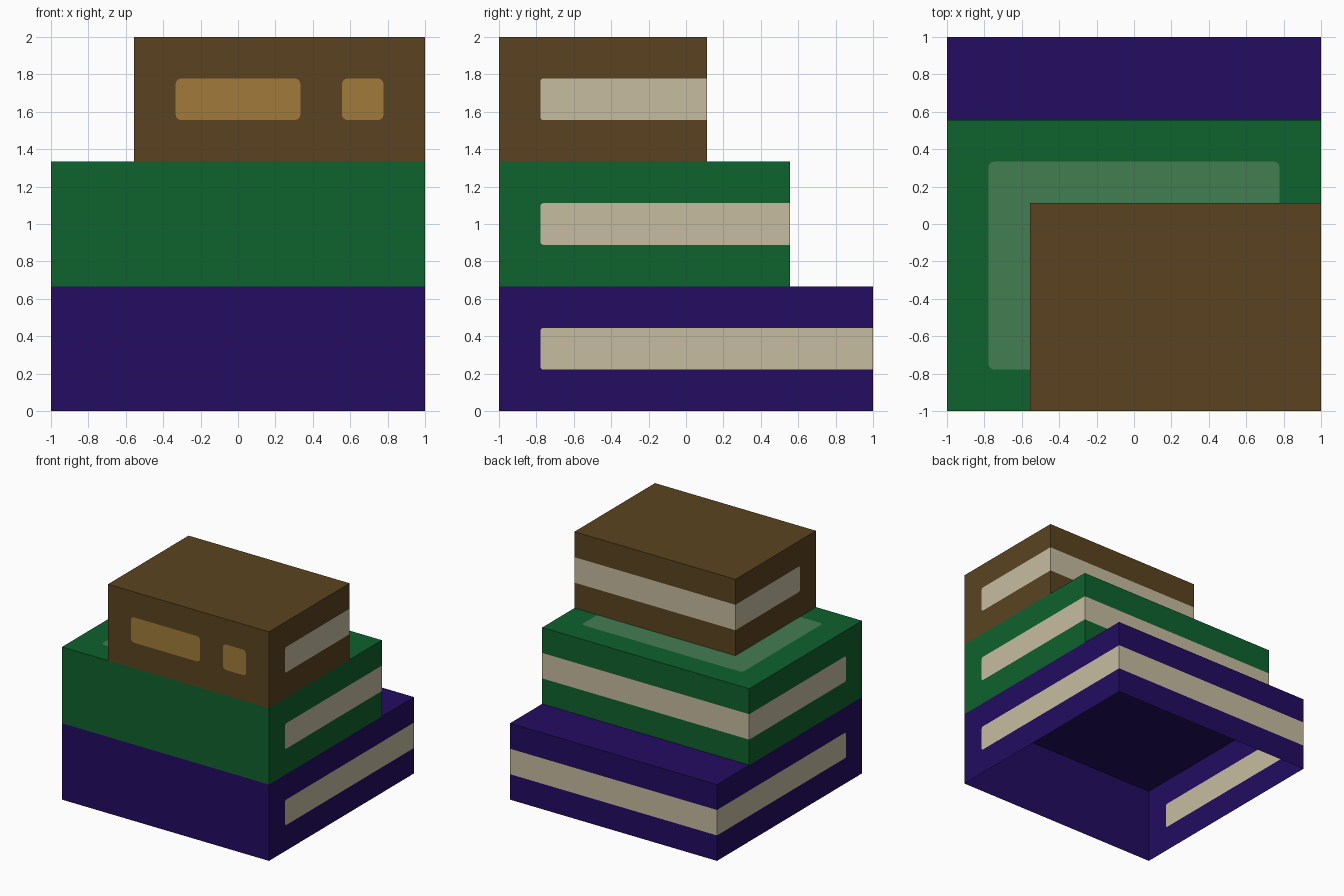
import bpy
import bmesh
import math
from mathutils import Vector

cube = bpy.data.objects.get("Cube")
if cube:
    bpy.data.objects.remove(cube, do_unlink=True)

U = 2 / 9  # one block of the layout grid


def material(name, rgb):
    """Flat material from 0-255 display values, stored as linear."""
    lin = [(c / 255 / 12.92) if c < 10 else ((c / 255 + 0.055) / 1.055) ** 2.4 for c in rgb]
    m = bpy.data.materials.new(name)
    m.use_nodes = True
    m.diffuse_color = (*lin, 1)
    bsdf = m.node_tree.nodes["Principled BSDF"]
    bsdf.inputs["Base Color"].default_value = (*lin, 1)
    bsdf.inputs["Roughness"].default_value = 0.9
    return m


PURPLE = material("purple cover", (35, 12, 97))
GREEN = material("green cover", (15, 98, 46))
BROWN = material("brown cover", (91, 68, 33))
PAGES = material("cream pages", (198, 188, 160))
TAN = material("tan label", (161, 122, 58))
PALE = material("pale green panel", (68, 125, 82))


class Book:
    """Thin-walled box, open underneath, with panels cut into its faces."""

    def __init__(self, name, cover, accent, x0, y1, z0):
        self.name, self.mats = name, [cover, PAGES, accent]
        self.x0, self.x1, self.y0, self.y1 = x0, 1, -1, y1
        self.z0, self.z1 = z0, z0 + 3 * U
        self.bm = bmesh.new()

    def point(self, side, u, v):
        return {"front": (u, self.y0, v), "back": (u, self.y1, v),
                "left": (self.x1, u, v), "right": (self.x0, u, v),
                "top": (u, v, self.z1)}[side]

    def face(self, side, pts, mat=0):
        """Face on one side of the book, turned outward."""
        out = Vector({"front": (0, -1, 0), "back": (0, 1, 0), "left": (1, 0, 0),
                      "right": (-1, 0, 0), "top": (0, 0, 1)}[side])
        f = self.bm.faces.new([self.bm.verts.new(self.point(side, u, v)) for u, v in pts])
        f.normal_update()
        if f.normal.dot(out) < 0:
            f.normal_flip()
        f.material_index = mat

    def quad(self, side, u0, u1, v0, v1, mat=0):
        self.face(side, [(u0, v0), (u1, v0), (u1, v1), (u0, v1)], mat)

    def cap(self, side, end, start, split, v, p, mat, r):
        """Cover from end to split, notched by a round-cornered panel from start to split."""
        s = 1 if split > start else -1
        arc = [(1 - math.sin(a), 1 - math.cos(a)) for a in (i * math.pi / 8 for i in range(5))]
        low = [(start + s * r * a, p[0] + r * b) for a, b in arc]
        high = [(start + s * r * a, p[1] - r * b) for a, b in reversed(arc)]
        rim = [(split, p[0])] + low + high + [(split, p[1])]
        self.face(side, rim + [(split, v[1]), (end, v[1]), (end, v[0]), (split, v[0])])
        self.face(side, rim, mat)

    def pages(self):
        """Page stripe round the two ends and the back."""
        v, p = (self.z0, self.z1), (self.z0 + U, self.z0 + 2 * U)
        for side in ("left", "right"):
            self.cap(side, self.y0, self.y0 + U, self.y1, v, p, 1, 0.015)
        for k in range(3):
            self.quad("back", self.x0, self.x1, self.z0 + k * U, self.z0 + (k + 1) * U, k % 2)

    def finish(self):
        bmesh.ops.remove_doubles(self.bm, verts=self.bm.verts, dist=1e-5)
        mesh = bpy.data.meshes.new(self.name)
        self.bm.to_mesh(mesh)
        self.bm.free()
        for m in self.mats:
            if m:
                mesh.materials.append(m)
        bpy.context.collection.objects.link(bpy.data.objects.new(self.name, mesh))


# Bottom book: plain spine and lid
b = Book("bottom_book", PURPLE, None, -1, 1, 0)
b.pages()
b.quad("front", -1, 1, b.z0, b.z1)
b.quad("top", -1, 1, -1, 1)
b.finish()

# Middle book: pale panel on the lid
b = Book("middle_book", GREEN, PALE, -1, -1 + 7 * U, 3 * U)
b.pages()
b.quad("front", -1, 1, b.z0, b.z1)
for s in (-1, 1):
    b.cap("top", s, s * (1 - U), 0, (b.y0, b.y1), (b.y0 + U, b.y1 - U), 2, 0.03)
b.finish()

# Top book: two labels on the spine
b = Book("top_book", BROWN, TAN, -1 + 2 * U, -1 + 5 * U, 6 * U)
b.pages()
b.quad("top", b.x0, b.x1, b.y0, b.y1)
for end, start, split in ((-2.5, -1.5, 0), (2, 1.5, 0), (2, 2.5, 3), (4.5, 3.5, 3)):
    b.cap("front", end * U, start * U, split * U,
          (b.z0, b.z1), (b.z0 + U, b.z0 + 2 * U), 2, 0.03)
b.finish()
